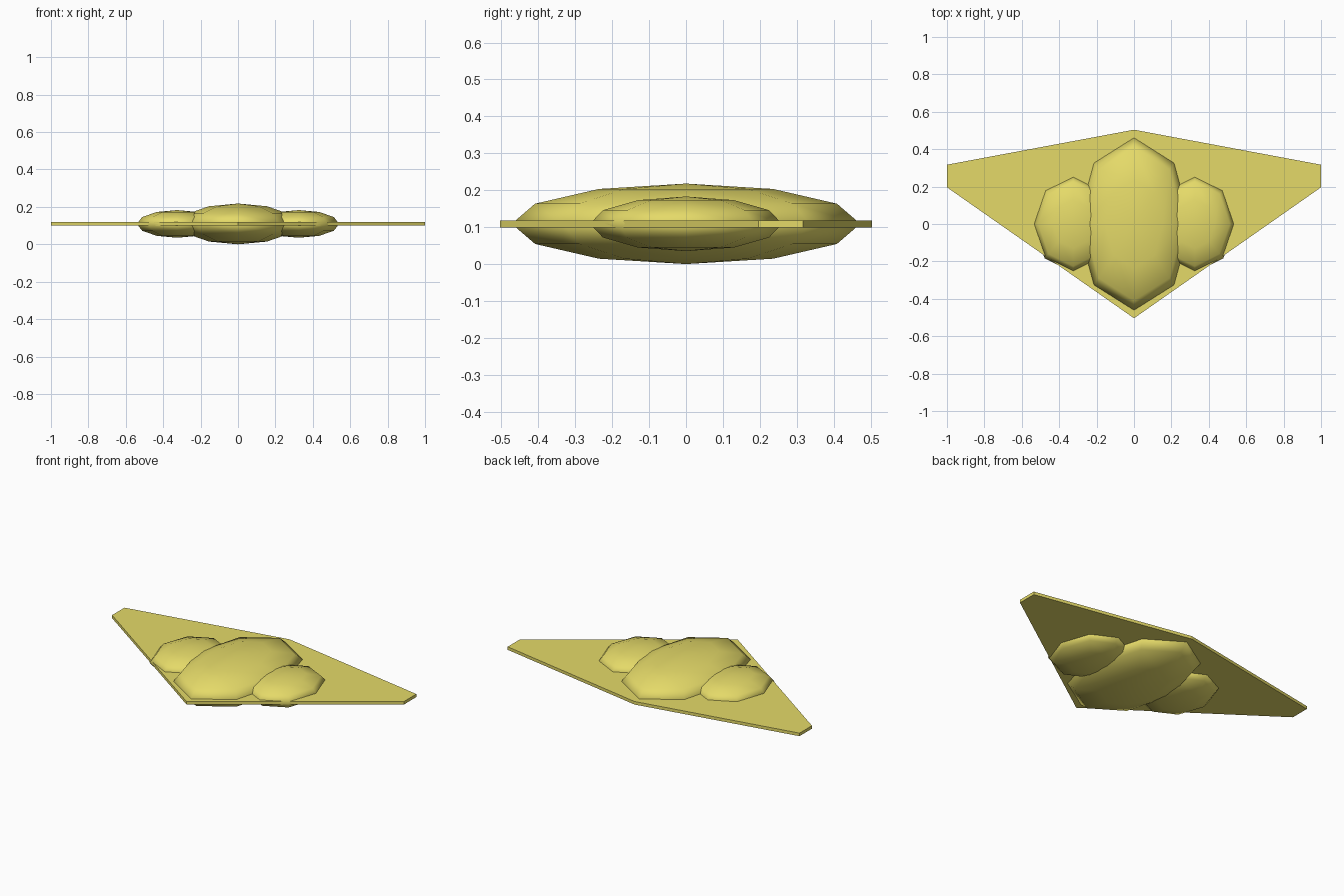
import bpy, bmesh
from mathutils import Matrix, Vector

if "Cube" in bpy.data.objects:
    bpy.data.objects.remove(bpy.data.objects["Cube"])

yellow = bpy.data.materials.new("yellow")
yellow.diffuse_color = (0.78, 0.70, 0.14, 1)
yellow.use_nodes = True
yellow.node_tree.nodes["Principled BSDF"].inputs["Base Color"].default_value = yellow.diffuse_color
MID = 0.109  # height of the shared mid plane


def add_object(name, bm, smooth=False):
    bmesh.ops.recalc_face_normals(bm, faces=bm.faces)
    for f in bm.faces:
        f.smooth = smooth
    mesh = bpy.data.meshes.new(name)
    bm.to_mesh(mesh)
    bm.free()
    mesh.materials.append(yellow)
    bpy.context.collection.objects.link(bpy.data.objects.new(name, mesh))


def pod(name, x, radii):
    # low-poly smooth ellipsoid with its poles up and down
    bm = bmesh.new()
    bmesh.ops.create_uvsphere(
        bm, u_segments=8, v_segments=6, radius=1,
        matrix=Matrix.Translation((x, 0, MID)) @ Matrix.Diagonal((*radii, 1)))
    add_object(name, bm, smooth=True)


# Thin swept wing plate
half = [(1, 0.196), (1, 0.317)]
outline = [(0, -0.504)] + half + [(0, 0.504)] + [(-x, y) for x, y in reversed(half)]
bm = bmesh.new()
face = bm.faces.new([bm.verts.new((x, y, MID - 0.0095)) for x, y in outline])
top = bmesh.ops.extrude_face_region(bm, geom=[face], use_keep_orig=True)["geom"]
bmesh.ops.translate(bm, vec=Vector((0, 0, 0.019)),
                    verts=[g for g in top if isinstance(g, bmesh.types.BMVert)])
add_object("wing", bm)

# Central hull and the two side pods
pod("hull", 0, (0.31, 0.472, MID))
for side, sx in (("left", -1), ("right", 1)):
    pod(side + "_pod", sx * 0.325, (0.216, 0.26, 0.074))
